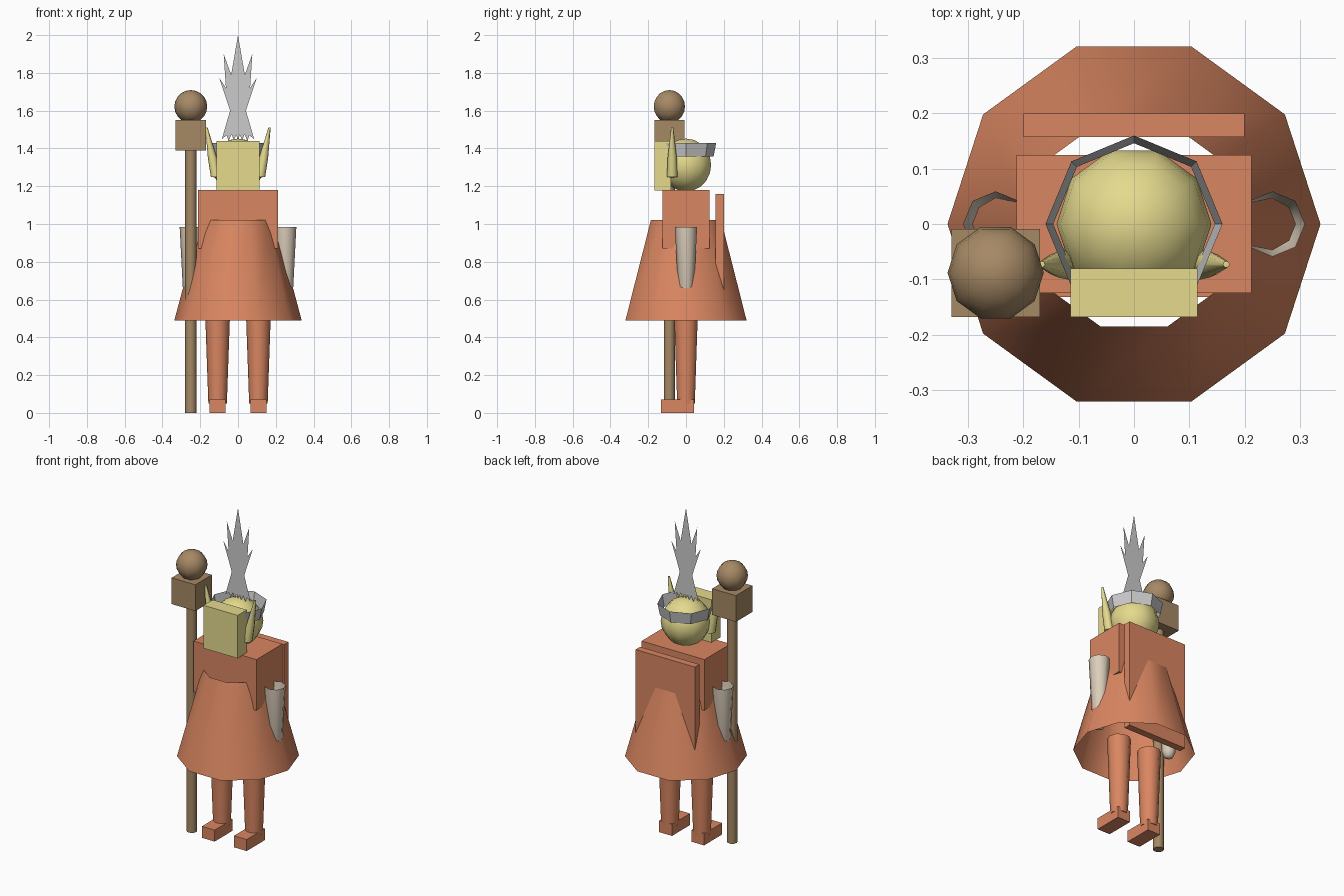
import bpy, bmesh, math
from mathutils import Vector

if "Cube" in bpy.data.objects:
    bpy.data.objects.remove(bpy.data.objects["Cube"])


def material(name, rgb):
    m = bpy.data.materials.new(name)
    m.diffuse_color = (*rgb, 1)
    m.use_nodes = True
    m.node_tree.nodes["Principled BSDF"].inputs["Base Color"].default_value = m.diffuse_color
    return m


ORANGE = material("orange_cloth", (0.70, 0.24, 0.12))
YELLOW = material("yellow_skin", (0.78, 0.70, 0.27))
WOOD = material("brown_wood", (0.38, 0.25, 0.13))
BEIGE = material("beige_sleeve", (0.72, 0.62, 0.50))


def finish(name, bm, mat, smooth):
    mesh = bpy.data.meshes.new(name)
    bm.to_mesh(mesh)
    bm.free()
    ob = bpy.data.objects.new(name, mesh)
    bpy.context.collection.objects.link(ob)
    if mat:
        mesh.materials.append(mat)
    if smooth:
        bpy.ops.object.select_all(action='DESELECT')
        ob.select_set(True)
        bpy.context.view_layer.objects.active = ob
        bpy.ops.object.shade_smooth_by_angle(angle=math.radians(50))
    return ob


def box(name, lo, hi, mat):
    lo, hi = Vector(lo), Vector(hi)
    bm = bmesh.new()
    bmesh.ops.create_cube(bm, size=1)
    for v in bm.verts:
        v.co = Vector(v.co[i] * (hi[i] - lo[i]) + (lo[i] + hi[i]) / 2 for i in range(3))
    return finish(name, bm, mat, False)


def lathe(name, profile, mat, at=(0, 0), sides=10, lean=0.0, smooth=True):
    """Revolve (radius, z) points, listed bottom to top; lean shifts x along the height."""
    bm = bmesh.new()
    z0, z1 = profile[0][1], profile[-1][1]
    rings = []
    for r, z in profile:
        cx = at[0] + lean * (z - z0) / (z1 - z0)
        rings.append([bm.verts.new((cx + r * math.cos(math.tau * i / sides),
                                    at[1] + r * math.sin(math.tau * i / sides), z))
                      for i in range(sides)])
    for a, b in zip(rings, rings[1:]):
        for i in range(sides):
            j = (i + 1) % sides
            bm.faces.new((a[i], a[j], b[j], b[i]))
    bmesh.ops.remove_doubles(bm, verts=bm.verts, dist=1e-5)
    return finish(name, bm, mat, smooth)


def ball(name, r, z, mat, at=(0, 0), rings=10):
    arc = [(r * math.sin(math.pi * k / rings), z - r * math.cos(math.pi * k / rings))
           for k in range(rings + 1)]
    return lathe(name, arc, mat, at)


# Robe: open flared skirt, torso block and back cape
lathe("skirt", [(0.337, 0.49), (0.195, 1.022)], ORANGE)
box("torso", (-0.212, -0.125, 0.87), (0.212, 0.125, 1.18), ORANGE)
box("cape", (-0.2, 0.157, 0.5), (0.2, 0.2, 1.16), ORANGE)

# Paired limbs and ears
for side, s in (("left", -1), ("right", 1)):
    lathe(side + "_leg", [(0, 0.05), (0.049, 0.05), (0.066, 0.53), (0, 0.53)],
          ORANGE, (s * 0.108, 0))
    x = s * 0.108
    box(side + "_foot", (x - 0.043, -0.132, 0), (x + 0.043, 0.042, 0.07), ORANGE)
    lathe(side + "_arm", [(0, 0.54), (0.026, 0.55), (0.038, 0.58), (0.059, 0.985)],
          BEIGE, (s * 0.25, 0), sides=8)
    lathe(side + "_ear", [(0, 1.245), (0.028, 1.25), (0.024, 1.35), (0.006, 1.51), (0, 1.511)],
          YELLOW, (s * 0.115, -0.073), sides=8, lean=s * 0.052)

# Head, face block and open headband
ball("head", 0.14, 1.312, YELLOW)
box("face", (-0.115, -0.168, 1.178), (0.115, -0.08, 1.44), YELLOW)
lathe("headband", [(0.146, 1.358), (0.16, 1.43)], None, sides=8, smooth=False)

# Flat plume: mirrored half outline, facing front
half = [(0.0, 2.0), (0.036, 1.79), (0.076, 1.9), (0.064, 1.72), (0.1, 1.775),
        (0.042, 1.6), (0.085, 1.45), (0.06, 1.47), (0.05, 1.44), (0.034, 1.475),
        (0.022, 1.44), (0.01, 1.475), (0.0, 1.44)]
outline = [(-x, z) for x, z in half] + half[-2:0:-1]
bm = bmesh.new()
face = bm.faces.new([bm.verts.new((x, 0, z)) for x, z in outline])
face.normal_update()
if face.normal.y > 0:
    face.normal_flip()
bmesh.ops.triangulate(bm, faces=[face])
finish("plume", bm, None, False)

# Staff with block and ball on top
STAFF = (-0.25, -0.088)
lathe("staff_pole", [(0, 0), (0.03, 0), (0.03, 1.4), (0, 1.4)], WOOD, STAFF)
box("staff_block", (-0.33, -0.168, 1.39), (-0.17, -0.009, 1.55), WOOD)
ball("staff_ball", 0.087, 1.622, WOOD, STAFF)
